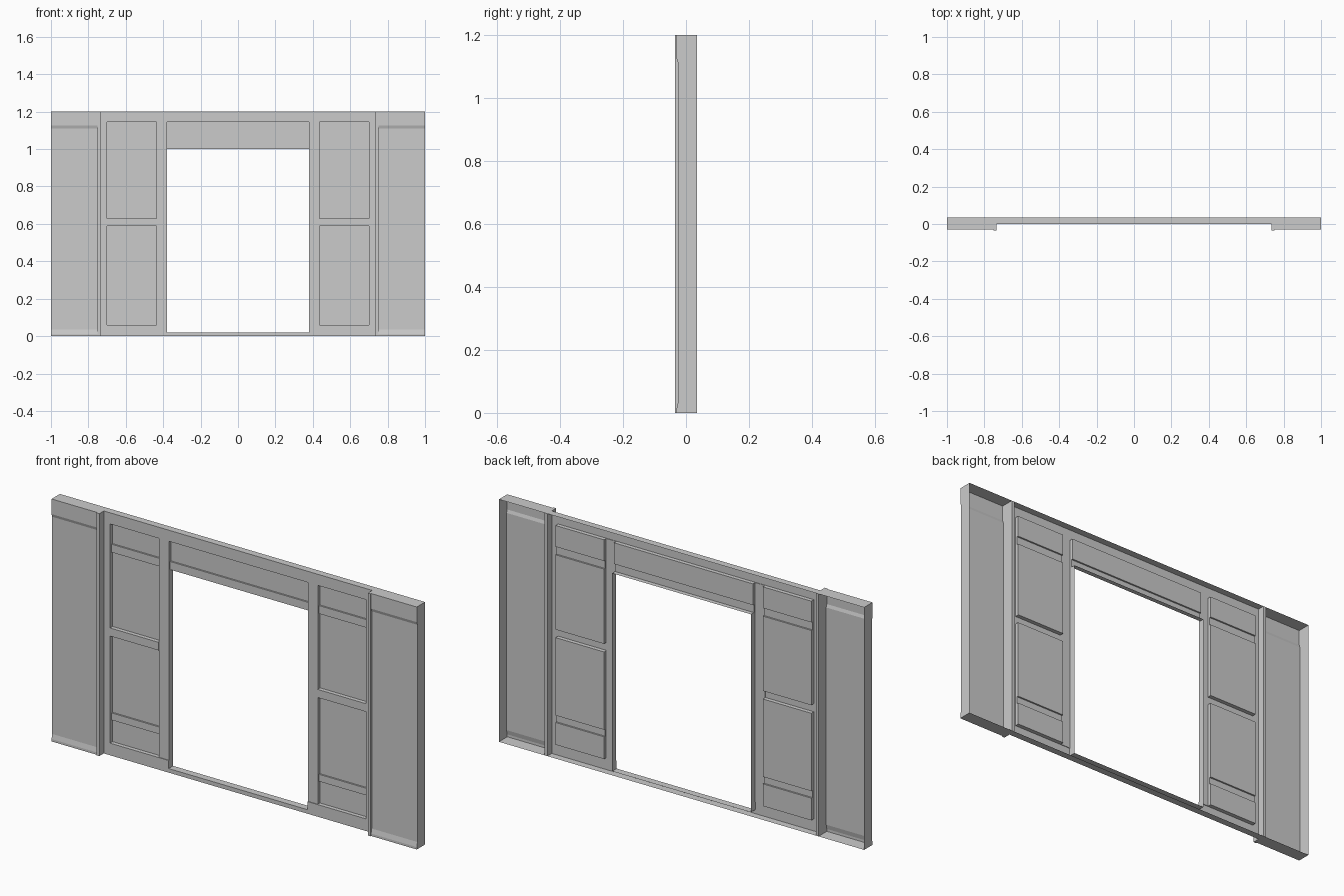
import bpy, bmesh
from mathutils import Vector

if "Cube" in bpy.data.objects:
    bpy.data.objects.remove(bpy.data.objects["Cube"])

BACK = 0.035   # open rear plane of the hollow shell


def finish(name, bm):
    me = bpy.data.meshes.new(name)
    bm.to_mesh(me)
    bm.free()
    ob = bpy.data.objects.new(name, me)
    bpy.context.collection.objects.link(ob)
    mod = ob.modifiers.new("mirror", 'MIRROR')
    mod.use_axis[0] = True
    mod.merge_threshold = 0.0005
    return ob


def face(bm, pts, normal):
    f = bm.faces.new([bm.verts.new(p) for p in pts])
    f.normal_update()
    if f.normal.dot(Vector(normal)) < 0:
        f.normal_flip()


def relief(name, rects):
    """Stepped front surface; later rectangles (x0, x1, z0, z1, y) override earlier ones."""
    xs = sorted({v for r in rects for v in r[:2]})
    zs = sorted({v for r in rects for v in r[2:4]})
    nx, nz = len(xs) - 1, len(zs) - 1

    def depth(i, k):
        y = None
        if 0 <= i < nx and 0 <= k < nz:
            cx, cz = (xs[i] + xs[i + 1]) / 2, (zs[k] + zs[k + 1]) / 2
            for x0, x1, z0, z1, ry in rects:
                if x0 < cx < x1 and z0 < cz < z1:
                    y = ry
        return y

    bm = bmesh.new()
    for i in range(nx + 1):
        for k in range(nz + 1):
            y = depth(i, k)
            here = BACK if y is None else y
            # front of this cell
            if y is not None:
                a, b, c, d = xs[i], xs[i + 1], zs[k], zs[k + 1]
                face(bm, [(a, y, c), (b, y, c), (b, y, d), (a, y, d)], (0, -1, 0))
            # step to the cell on the left
            if 0 < i < nx and k < nz:
                o = depth(i - 1, k)
                o = BACK if o is None else o
                if o != here:
                    x, c, d = xs[i], zs[k], zs[k + 1]
                    face(bm, [(x, o, c), (x, here, c), (x, here, d), (x, o, d)],
                         (here - o, 0, 0))
            # step to the cell below
            if i < nx:
                o = depth(i, k - 1)
                o = BACK if o is None else o
                if o != here:
                    z, a, b = zs[k], xs[i], xs[i + 1]
                    face(bm, [(a, o, z), (b, o, z), (b, here, z), (a, here, z)],
                         (0, 0, here - o))
    bmesh.ops.remove_doubles(bm, verts=bm.verts, dist=1e-5)
    return finish(name, bm)


# Door surround: frame, recessed bays, thin half-depth rails, posts, opening
relief("door_surround", [
    (0.0, 0.735, 0.0, 1.2, 0.0),         # frame
    (0.0, 0.70, 0.06, 1.145, 0.02),      # recessed panels
    (0.0, 0.70, 1.00, 1.04, 0.012),      # upper thin rail
    (0.435, 0.70, 0.17, 0.205, 0.012),   # lower thin rail
    (0.435, 0.735, 0.59, 0.63, 0.0),     # middle rail
    (0.38, 0.435, 0.06, 1.145, 0.003),   # door post
    (0.0, 0.38, 0.02, 1.00, None),       # doorway
])

# Outer side panel: sunk face between sloped top and bottom bands, open behind
profile = [(BACK, 0), (-0.03, 0), (-0.03, 0.012), (-0.025, 0.035),
           (-0.025, 1.11), (-0.03, 1.125), (-0.03, 1.2), (BACK, 1.2)]
bm = bmesh.new()
inner = [bm.verts.new((0.75, y, z)) for y, z in profile]
outer = [bm.verts.new((1.0, y, z)) for y, z in profile]
for i in range(len(profile) - 1):
    bm.faces.new((inner[i], inner[i + 1], outer[i + 1], outer[i]))
bm.faces.new(outer)
bmesh.ops.recalc_face_normals(bm, faces=bm.faces)
for f in bm.faces:
    if f.normal.x > 0.9:
        break
else:
    bmesh.ops.reverse_faces(bm, faces=bm.faces)
finish("side_panel", bm)

# Vertical trim between side panel and door surround
bm = bmesh.new()
bmesh.ops.create_cube(bm, size=1)
bmesh.ops.scale(bm, vec=(0.015, 0.07, 1.2), verts=bm.verts)
bmesh.ops.translate(bm, vec=(0.7425, 0, 0.6), verts=bm.verts)
finish("vertical_trim", bm)
